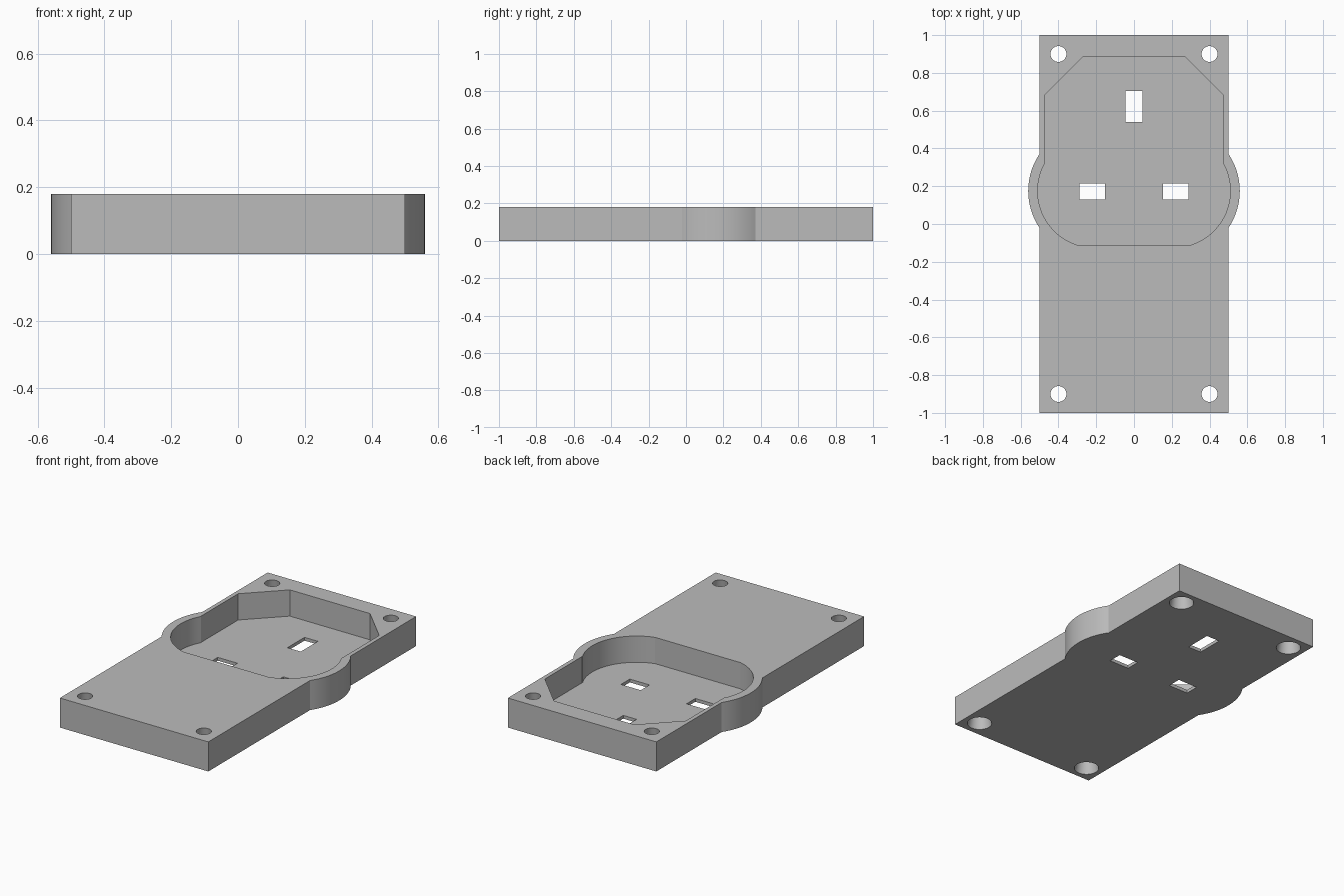
import bpy
import bmesh
from math import cos, sin, radians

default = bpy.data.objects.get("Cube")
if default:
    bpy.data.objects.remove(default, do_unlink=True)

HEIGHT = 0.18
FLOOR = 0.02
LOBE_X, LOBE_Y = 0.21, 0.175

grey = bpy.data.materials.new("plain grey")
grey.use_nodes = True
colour = (0.5, 0.5, 0.5, 1)
grey.diffuse_color = colour
grey.node_tree.nodes["Principled BSDF"].inputs["Base Color"].default_value = colour


def arc(radius, start, end, steps=24):
    """Points on the right-hand lobe, between two angles in degrees."""
    angles = [radians(start + (end - start) * i / steps) for i in range(steps + 1)]
    return [(LOBE_X + radius * cos(a), LOBE_Y + radius * sin(a)) for a in angles]


def mirrored(half):
    """Close a right-hand half outline with its mirror image."""
    return half + [(-x, y) for x, y in reversed(half)]


def finish(bm, name):
    bmesh.ops.recalc_face_normals(bm, faces=bm.faces)
    mesh = bpy.data.meshes.new(name)
    bm.to_mesh(mesh)
    bm.free()
    mesh.materials.append(grey)
    obj = bpy.data.objects.new(name, mesh)
    bpy.context.collection.objects.link(obj)
    return obj


def prism(name, outline, bottom, top):
    bm = bmesh.new()
    face = bm.faces.new([bm.verts.new((x, y, bottom)) for x, y in outline])
    extruded = bmesh.ops.extrude_face_region(bm, geom=[face])["geom"]
    verts = [v for v in extruded if isinstance(v, bmesh.types.BMVert)]
    bmesh.ops.translate(bm, verts=verts, vec=(0, 0, top - bottom))
    return finish(bm, name)


def slot(name, x, y, width, depth):
    w, d = width / 2, depth / 2
    outline = [(x - w, y - d), (x + w, y - d), (x + w, y + d), (x - w, y + d)]
    return prism(name, outline, -0.1, 0.1)


def screw_hole(name, x, y):
    """Tapered hole, wide at the underside."""
    bm = bmesh.new()
    margin = 0.01
    slope = (0.07 - 0.042) / HEIGHT
    bmesh.ops.create_cone(bm, cap_ends=True, segments=48,
                          radius1=0.07 + slope * margin,
                          radius2=0.042 - slope * margin,
                          depth=HEIGHT + 2 * margin)
    bmesh.ops.translate(bm, verts=bm.verts, vec=(x, y, HEIGHT / 2))
    return finish(bm, name)


# Mounting plate with a rounded bulge on each side
plate = prism("socket_plate",
              mirrored([(0.5, -1)] + arc(0.35, -34, 34) + [(0.5, 1)]),
              0, HEIGHT)

# Plug-shaped recess
recess = mirrored(arc(0.3, -75, 29) + [(0.475, 0.32), (0.475, 0.68), (0.27, 0.885)])
cutters = [prism("recess_cutter", recess, FLOOR, HEIGHT + 0.1)]

# Pin slots
cutters.append(slot("earth_slot_cutter", 0, 0.622, 0.09, 0.165))
for side in (-1, 1):
    cutters.append(slot("pin_slot_cutter", side * 0.221, 0.173, 0.133, 0.085))

# Corner screw holes
for x in (-0.4, 0.4):
    for y in (-0.9, 0.9):
        cutters.append(screw_hole("screw_hole_cutter", x, y))

bpy.context.view_layer.objects.active = plate
plate.select_set(True)
for cutter in cutters:
    cutter.hide_render = True
    cut = plate.modifiers.new("cut", "BOOLEAN")
    cut.operation = "DIFFERENCE"
    cut.solver = "EXACT"
    cut.object = cutter
    bpy.ops.object.modifier_apply(modifier=cut.name)
    bpy.data.objects.remove(cutter, do_unlink=True)

bpy.ops.object.shade_smooth_by_angle(angle=radians(12))
